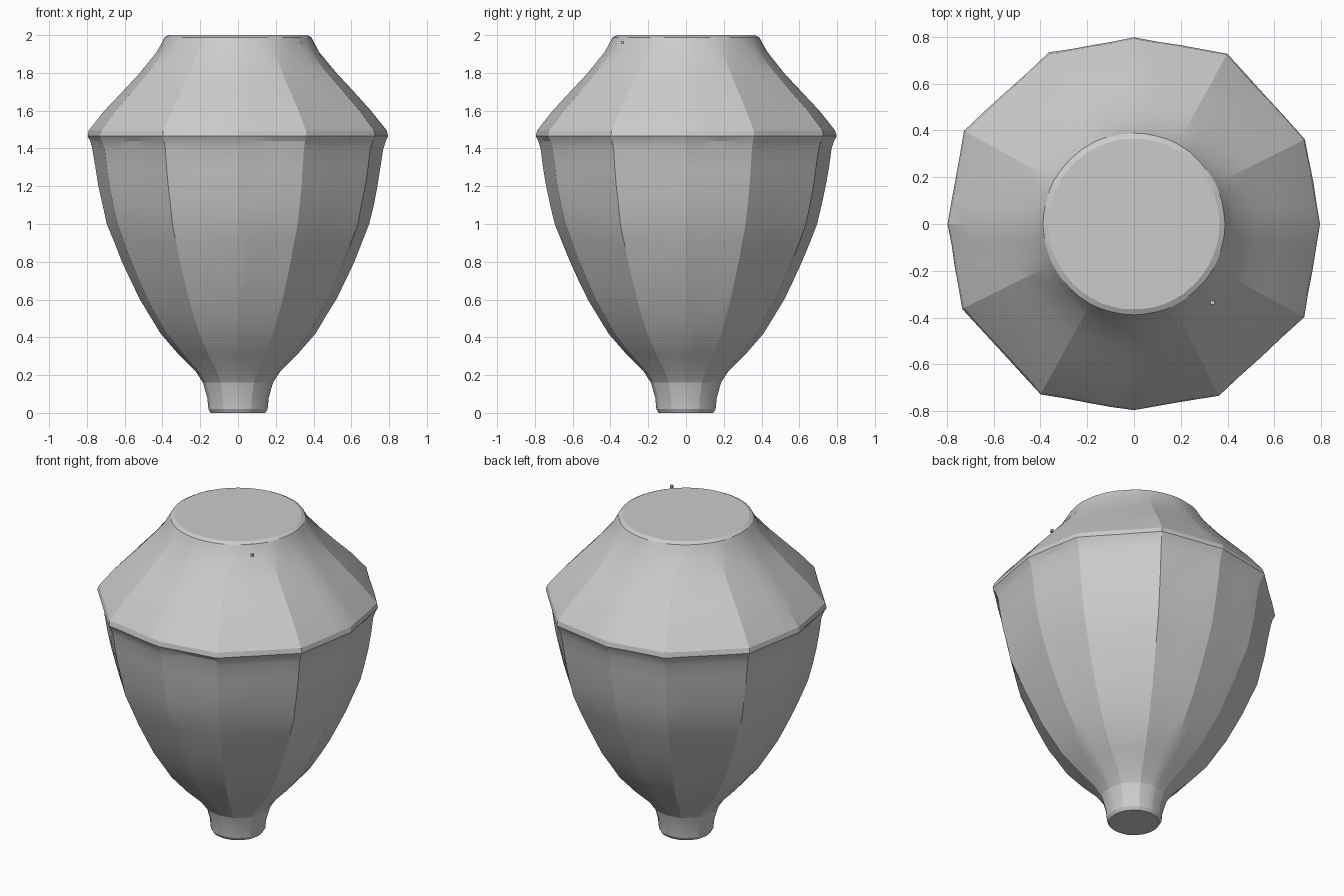
import bpy, bmesh, math, random
from mathutils import Vector

if "Cube" in bpy.data.objects:
    bpy.data.objects.remove(bpy.data.objects["Cube"])

random.seed(4)

# Side profile: (radius at the middle corners, height, how faceted 0..1)
PROFILE = [
    (0.145, 0.0, 0.3), (0.157, 0.02, 0.4), (0.163, 0.08, 0.5), (0.185, 0.16, 0.7),
    (0.225, 0.22, 0.9), (0.315, 0.31, 1), (0.41, 0.42, 1), (0.52, 0.6, 1),
    (0.615, 0.8, 1), (0.695, 1.0, 1), (0.74, 1.2, 1), (0.77, 1.4, 1),
    (0.782, 1.44, 1), (0.797, 1.465, 1), (0.79, 1.495, 1), (0.705, 1.6, 1),
    (0.52, 1.8, 0.75), (0.43, 1.91, 0.4), (0.40, 1.965, 0.2), (0.388, 1.988, 0.1),
    (0.365, 2.0, 0),
]
STEPS = 4  # points along each facet


def unit_outline():
    """Twelve-cornered belly outline with a middle-corner radius of one."""
    corners = []
    for q in range(4):
        for angle, radius in ((0, 1.0), (26.3, 1.025), (61.3, 1.04)):
            a = math.radians(angle + 90 * q)
            corners.append(Vector((radius * math.cos(a), radius * math.sin(a))))
    return [corners[i].lerp(corners[(i + 1) % 12], s / STEPS)
            for i in range(12) for s in range(STEPS)]


def densify(profile):
    """Split the long profile spans so the surface can undulate slightly."""
    rows = [profile[0]]
    for a, b in zip(profile, profile[1:]):
        n = 2 if b[1] - a[1] > 0.15 else 1
        for k in range(1, n + 1):
            rows.append(tuple(p + (q - p) * k / n for p, q in zip(a, b)))
    return rows


def mesh_object(name, bm):
    bmesh.ops.recalc_face_normals(bm, faces=bm.faces)
    mesh = bpy.data.meshes.new(name)
    bm.to_mesh(mesh)
    bm.free()
    ob = bpy.data.objects.new(name, mesh)
    bpy.context.collection.objects.link(ob)
    return ob


# Faceted body, blending to round at the foot and the flat top
bm = bmesh.new()
outline = unit_outline()
rings = []
for r, z, facet in densify(PROFILE):
    ring = []
    for p in outline:
        d = p.normalized().lerp(p, facet) * r
        wobble = 1 + random.uniform(-0.003, 0.003)
        ring.append(bm.verts.new((d.x * wobble, d.y * wobble, z)))
    rings.append(ring)
count = len(outline)
for low, high in zip(rings, rings[1:]):
    for i in range(count):
        j = (i + 1) % count
        bm.faces.new((low[i], low[j], high[j], high[i]))
bm.faces.new(rings[0][::-1])
bm.faces.new(rings[-1])
body = mesh_object("faceted_body", bm)

bpy.context.view_layer.objects.active = body
body.select_set(True)
bpy.ops.object.shade_smooth_by_angle(angle=math.radians(16))
body.select_set(False)

# Tiny loose speck beside the shoulder
bm = bmesh.new()
bmesh.ops.create_cube(bm, size=0.016)
speck = mesh_object("loose_speck", bm)
speck.location = (0.335, -0.335, 1.96)
